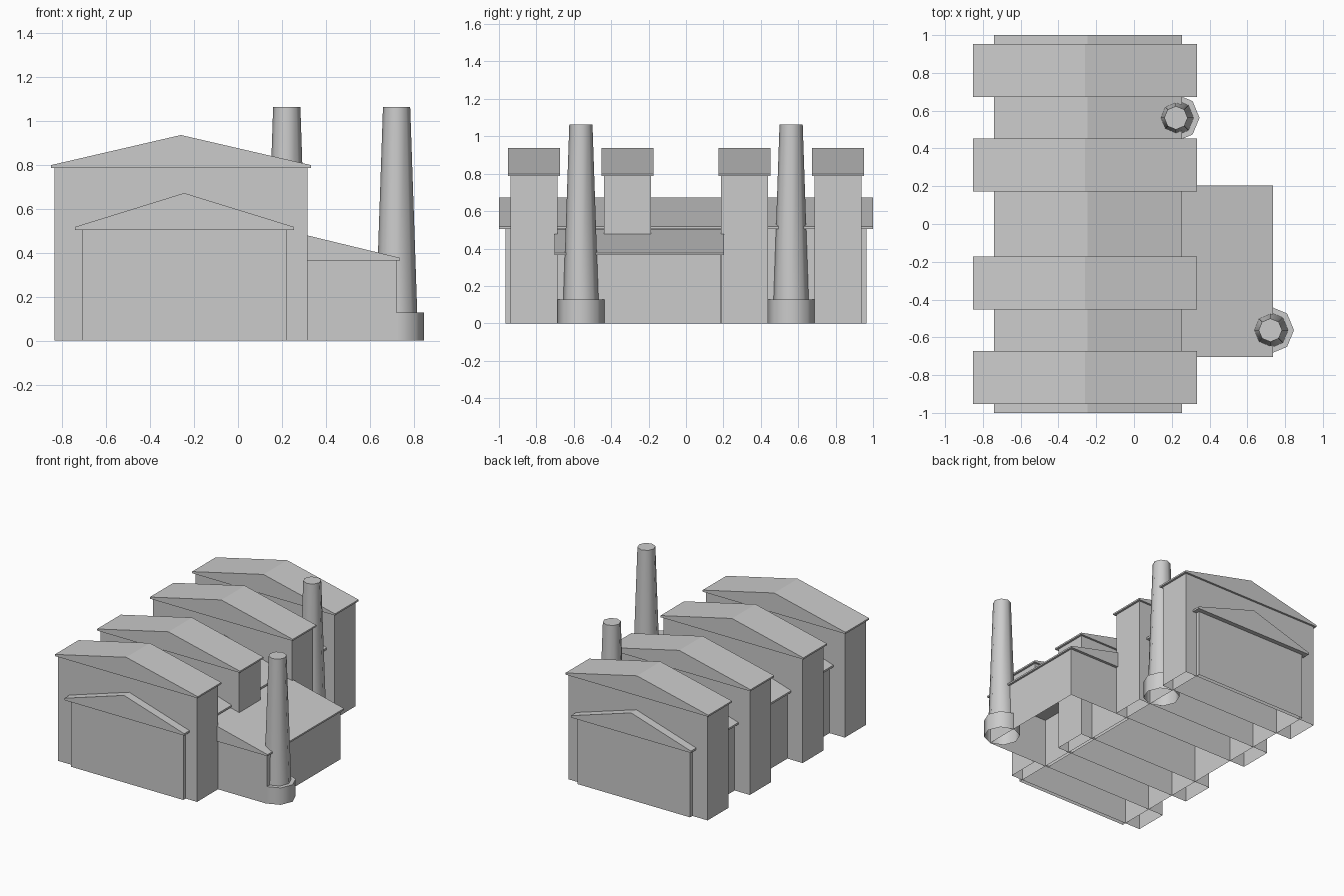
import bpy, bmesh, math

if "Cube" in bpy.data.objects:
    bpy.data.objects.remove(bpy.data.objects["Cube"])


def finish(name, bm, smooth=False):
    bmesh.ops.recalc_face_normals(bm, faces=bm.faces)
    mesh = bpy.data.meshes.new(name)
    bm.to_mesh(mesh)
    bm.free()
    ob = bpy.data.objects.new(name, mesh)
    bpy.context.collection.objects.link(ob)
    if smooth:
        bpy.ops.object.select_all(action='DESELECT')
        ob.select_set(True)
        bpy.context.view_layer.objects.active = ob
        bpy.ops.object.shade_smooth_by_angle(angle=math.radians(50))
    return ob


def roof(name, profile, y0, y1):
    """Extrude an (x, z) outline along y into a solid roof."""
    bm = bmesh.new()
    a = [bm.verts.new((x, y0, z)) for x, z in profile]
    b = [bm.verts.new((x, y1, z)) for x, z in profile]
    bm.faces.new(a)
    bm.faces.new(b)
    for i in range(len(a)):
        j = (i + 1) % len(a)
        bm.faces.new((a[i], a[j], b[j], b[i]))
    finish(name, bm)


def walls(name, x0, x1, y0, y1, h):
    """Four walls, open below, closed by the roof above."""
    bm = bmesh.new()
    pts = [(x0, y0), (x1, y0), (x1, y1), (x0, y1)]
    lo = [bm.verts.new((x, y, 0)) for x, y in pts]
    hi = [bm.verts.new((x, y, h)) for x, y in pts]
    for i in range(4):
        j = (i + 1) % 4
        bm.faces.new((lo[i], lo[j], hi[j], hi[i]))
    bm.faces.new(hi)
    bm.normal_update()
    bmesh.ops.delete(bm, geom=[f for f in bm.faces if abs(f.normal.z) > 0.5],
                     context='FACES_ONLY')
    # outward winding comes from the counter-clockwise outline
    finish(name, bm)


def gable(x0, x1, eave, edge, apex_x, apex_z):
    return [(x0, eave), (x1, eave), (x1, edge), (apex_x, apex_z), (x0, edge)]


def chimney(name, cx, cy, sides=8):
    """Lathed octagonal stack with a wider base, open below."""
    bm = bmesh.new()
    rings = []
    for r, z in [(0.125, 0), (0.125, 0.127), (0.094, 0.127), (0.062, 1.063)]:
        rings.append([bm.verts.new((cx + r * math.cos(math.tau * i / sides),
                                    cy + r * math.sin(math.tau * i / sides), z))
                      for i in range(sides)])
    for a, b in zip(rings, rings[1:]):
        for i in range(sides):
            j = (i + 1) % sides
            bm.faces.new((a[i], a[j], b[j], b[i]))
    bm.faces.new(rings[-1])
    finish(name, bm, smooth=True)


# Long low hall
walls("hall_walls", -0.71, 0.223, -0.966, 0.966, 0.504)
roof("hall_roof", gable(-0.741, 0.254, 0.504, 0.518, -0.245, 0.672), -1, 1)

# Four tall cross blocks
for n, cy in enumerate((-0.813, -0.313, 0.313, 0.813), 1):
    walls(f"tall_block_walls_{n}", -0.836, 0.317, cy - 0.125, cy + 0.125, 0.787)
    roof(f"tall_block_roof_{n}", gable(-0.852, 0.333, 0.787, 0.799, -0.26, 0.936),
         cy - 0.14, cy + 0.14)

# Lean-to annex on the right
walls("annex_walls", 0.2, 0.722, -0.69, 0.184, 0.365)
roof("annex_roof", [(0.2, 0.365), (0.737, 0.365), (0.737, 0.377), (0.2, 0.507)],
     -0.703, 0.204)

# Two chimneys
chimney("chimney_front", 0.722, -0.562)
chimney("chimney_back", 0.222, 0.562)
